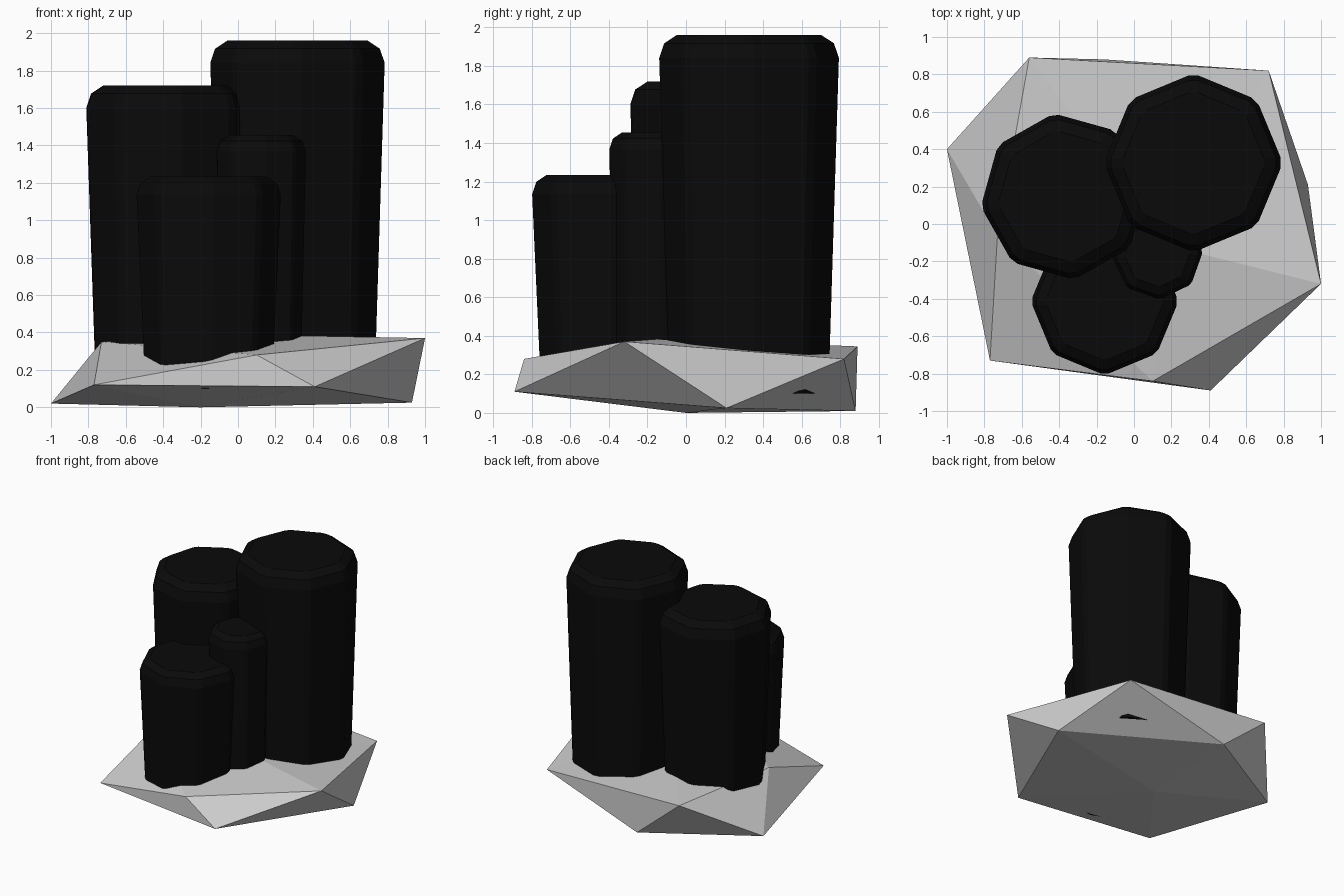
import bpy, math

if "Cube" in bpy.data.objects:
    bpy.data.objects.remove(bpy.data.objects["Cube"])

black = bpy.data.materials.new("black_stone")
black.diffuse_color = (0.003, 0.003, 0.003, 1)
black.use_nodes = True
black.node_tree.nodes["Principled BSDF"].inputs["Base Color"].default_value = black.diffuse_color


def add_mesh(name, verts, faces, mat=None):
    me = bpy.data.meshes.new(name)
    me.from_pydata(verts, [], faces)
    if mat:
        me.materials.append(mat)
    me.update()
    ob = bpy.data.objects.new(name, me)
    bpy.context.collection.objects.link(ob)
    return ob


# Rock slab: squashed, irregular icosahedron (top, 5 upper, 5 lower, bottom)
upper = [(0.10, -0.84, 0.28), (1.0, -0.32, 0.37), (0.72, 0.82, 0.28),
         (-0.56, 0.89, 0.345), (-0.73, -0.06, 0.35)]
lower = [(0.41, -0.89, 0.11), (0.93, 0.21, 0.025), (-0.16, 0.88, 0.01),
         (-1.0, 0.40, 0.02), (-0.77, -0.73, 0.12)]
verts = [(0.2, -0.12, 0.385)] + upper + lower + [(-0.2, 0.0, 0.0)]
faces = []
for i in range(5):
    j = (i + 1) % 5
    faces += [(0, 1 + i, 1 + j), (1 + i, 6 + i, 1 + j),
              (1 + j, 6 + i, 6 + j), (11, 6 + j, 6 + i)]
add_mesh("rock_base", verts, faces)


# Columns: octagonal, tapering downwards, chamfered corners and rounded rims
def column(name, x, y, r, top, rim, turn):
    rings = [(r * 0.88 - 0.03, 0.10), (r * 0.89, 0.2), (r, top - rim * 1.25),
             (r - 0.27 * rim, top - 0.45 * rim), (r - rim * 0.95, top)]
    half = math.radians(3.5)
    verts, faces = [], []
    for rad, z in rings:
        for k in range(8):
            for s in (-half, half):
                a = math.radians(turn) + k * math.pi / 4 + s
                verts.append((x + rad * math.cos(a), y + rad * math.sin(a), z))
    n = 16
    for q in range(len(rings) - 1):
        for k in range(n):
            m = (k + 1) % n
            faces.append((q * n + k, q * n + m, (q + 1) * n + m, (q + 1) * n + k))
    faces.append(tuple(reversed(range(n))))
    faces.append(tuple(range(n * (len(rings) - 1), n * len(rings))))
    add_mesh(name, verts, faces, black)


column("tall_column", 0.318, 0.327, 0.467, 1.96, 0.095, 0)
column("left_column", -0.375, 0.147, 0.437, 1.72, 0.095, 7)
column("front_column", -0.157, -0.413, 0.386, 1.235, 0.08, 0)
column("small_column", 0.125, -0.16, 0.238, 1.455, 0.07, 3)
